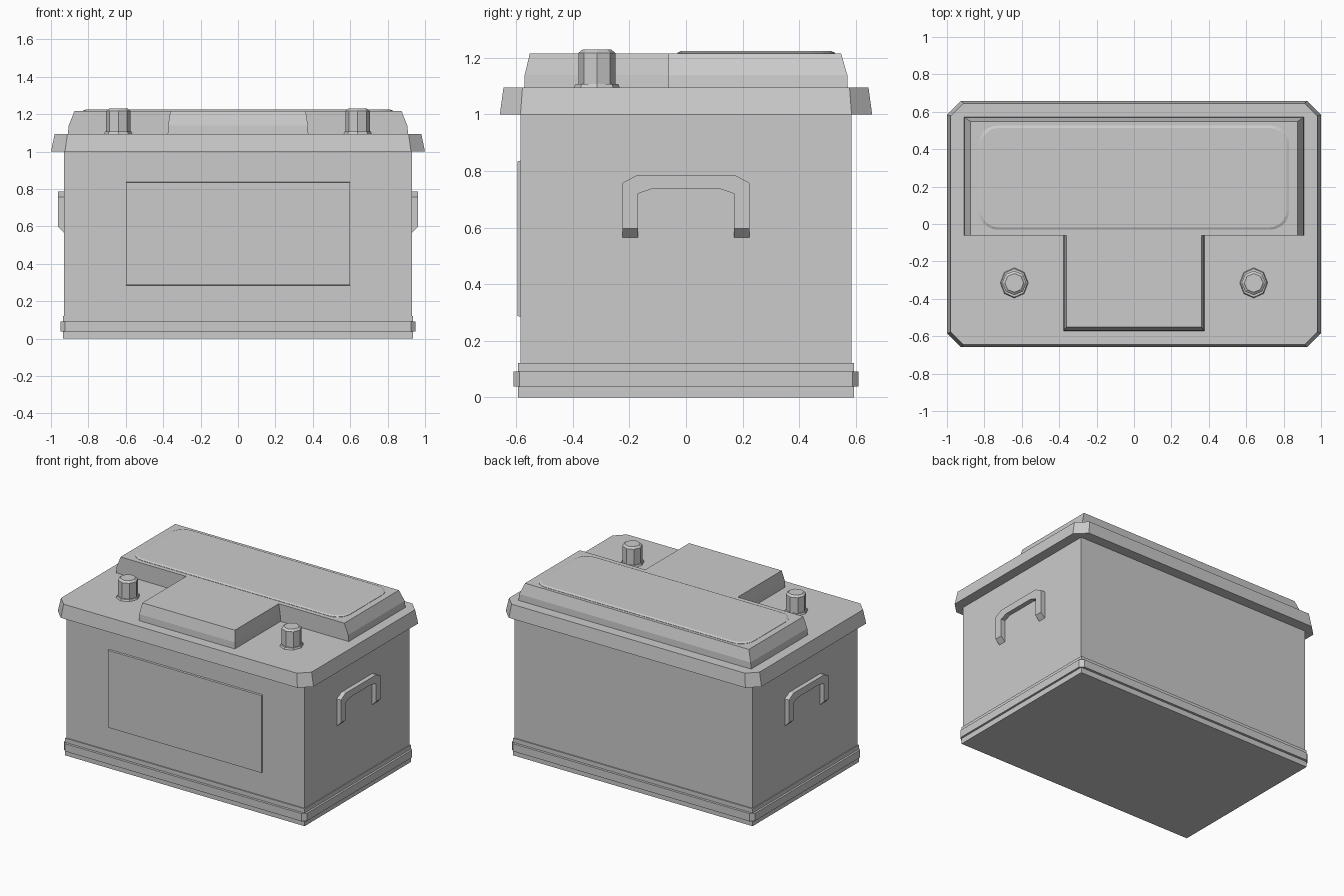
import bpy, bmesh, math

if "Cube" in bpy.data.objects:
    bpy.data.objects.remove(bpy.data.objects["Cube"])


def loft(name, sections):
    """Solid through a stack of matching 3D outlines, capped at both ends."""
    bm = bmesh.new()
    rings = [[bm.verts.new(p) for p in sec] for sec in sections]
    n = len(rings[0])
    for a, b in zip(rings, rings[1:]):
        for i in range(n):
            j = (i + 1) % n
            bm.faces.new((a[i], a[j], b[j], b[i]))
    bm.faces.new(rings[0][::-1])
    bm.faces.new(rings[-1])
    bmesh.ops.recalc_face_normals(bm, faces=bm.faces[:])
    mesh = bpy.data.meshes.new(name)
    bm.to_mesh(mesh)
    bm.free()
    obj = bpy.data.objects.new(name, mesh)
    bpy.context.collection.objects.link(obj)
    return obj


def rect(x, y, z):
    return [(-x, -y, z), (x, -y, z), (x, y, z), (-x, y, z)]


def chamfered(x, y, cx, cy, z):
    return [(-cx, -y, z), (cx, -y, z), (x, -cy, z), (x, cy, z),
            (cx, y, z), (-cx, y, z), (-x, cy, z), (-x, -cy, z)]


def rounded(x, y0, y1, r, z, steps=5):
    pts = []
    corners = [(x - r, y1 - r), (r - x, y1 - r), (r - x, y0 + r), (x - r, y0 + r)]
    for k, (cx, cy) in enumerate(corners):
        for i in range(steps + 1):
            a = math.pi / 2 * (k + i / steps)
            pts.append((cx + r * math.cos(a), cy + r * math.sin(a), z))
    return pts


def octagon(cx, cy, rx, ry, z):
    return [(cx + rx * math.cos(k * math.pi / 4), cy + ry * math.sin(k * math.pi / 4), z)
            for k in range(8)]


def tee(x, back, tx, front, z):
    step = -0.062
    return [(-tx, front, z), (tx, front, z), (tx, step, z), (x, step, z),
            (x, back, z), (-x, back, z), (-x, step, z), (-tx, step, z)]


# Case with its foot skirt and raised foot band
loft("case_body", [rect(0.93, 0.585, 0.01), rect(0.93, 0.585, 1.01)])
loft("foot_skirt", [rect(0.936, 0.593, 0), rect(0.936, 0.593, 0.122)])
loft("foot_band", [chamfered(0.95, 0.61, 0.925, 0.588, z) for z in (0.038, 0.092)])

# Lid with cut corners and the T-shaped raised cover
loft("lid", [chamfered(1.0, 0.658, 0.925, 0.585, 1.0),
             chamfered(0.98, 0.645, 0.912, 0.578, 1.095)])
loft("raised_cover", [tee(0.91, 0.572, 0.376, -0.572, 1.09),
                      tee(0.905, 0.57, 0.374, -0.57, 1.14),
                      tee(0.875, 0.548, 0.362, -0.552, 1.216)])

# Label plates on the cover and the front
loft("top_label", [rounded(0.83, -0.03, 0.527, 0.1, 1.21),
                   rounded(0.83, -0.03, 0.527, 0.1, 1.218),
                   rounded(0.815, -0.018, 0.513, 0.088, 1.224)])
loft("front_label", [[(-0.6, y, z0), (0.6, y, z0), (0.6, y, z1), (-0.6, y, z1)]
                     for y, z0, z1 in ((-0.58, 0.284, 0.838), (-0.596, 0.288, 0.834))])

# Handle outline: outer edge up and over, inner edge back
outer = [(-0.225, 0.56), (-0.225, 0.758), (-0.172, 0.786),
         (0.172, 0.786), (0.225, 0.758), (0.225, 0.56)]
inner = [(0.17, 0.56), (0.17, 0.72), (0.118, 0.738),
         (-0.118, 0.738), (-0.17, 0.72), (-0.17, 0.56)]

for side, s in (("left", -1), ("right", 1)):
    # Handle whose feet slope back into the case
    loft(side + "_handle",
         [[(s * 0.925, y, z) for y, z in outer + inner],
          [(s * 0.962, y, 0.597 if z < 0.6 else z) for y, z in outer + inner]])
    # Terminal post on a thin collar
    cx, cy = s * 0.64, -0.315
    loft(side + "_terminal_collar", [octagon(cx, cy, 0.077, 0.083, 1.09),
                                     octagon(cx, cy, 0.07, 0.076, 1.107)])
    loft(side + "_terminal_post", [octagon(cx, cy, 0.065, 0.065, 1.09),
                                   octagon(cx, cy, 0.065, 0.065, 1.218),
                                   octagon(cx, cy, 0.05, 0.05, 1.23)])
